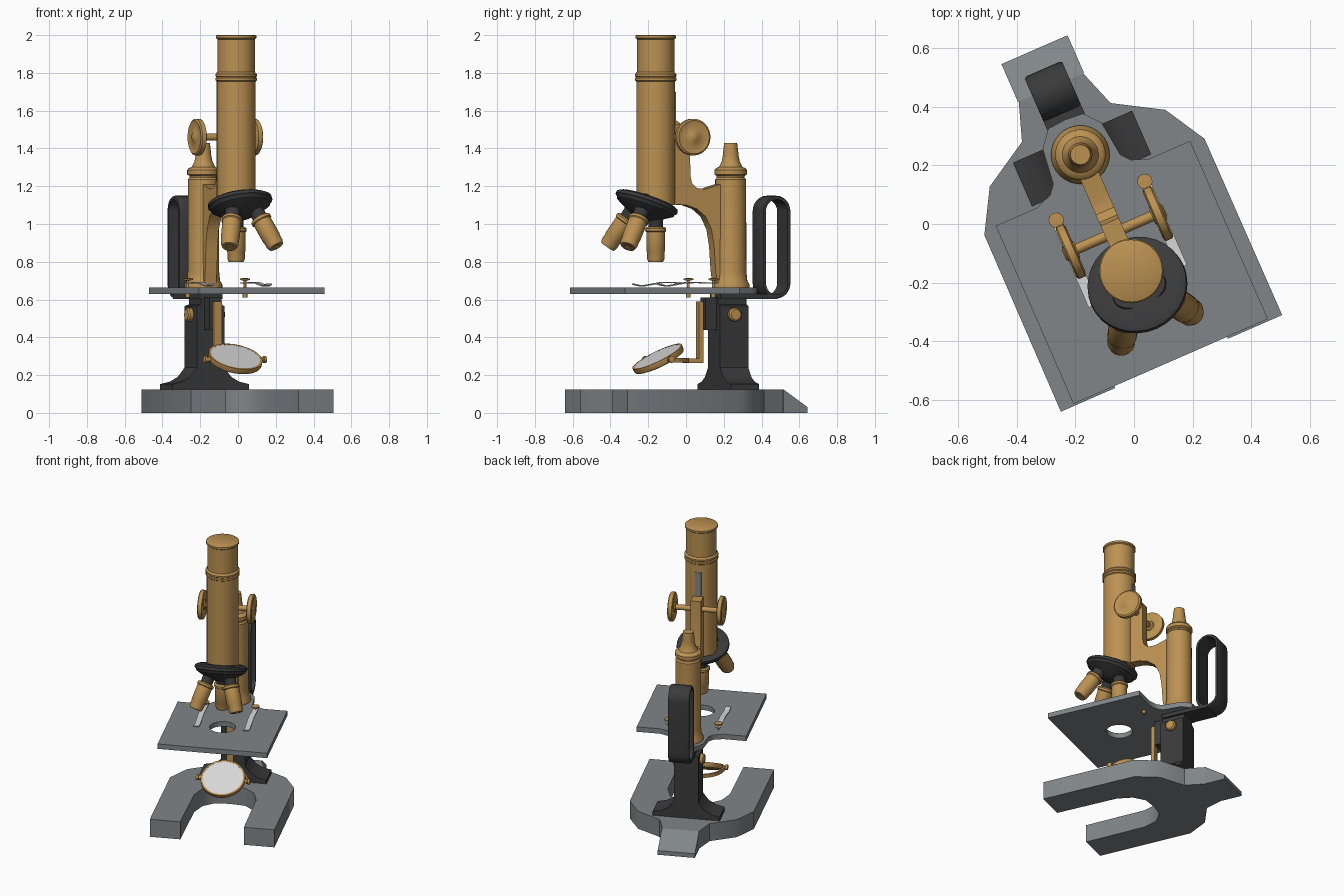
import bpy, bmesh, math
from math import sin, cos, pi, radians
from mathutils import Matrix, Vector

if "Cube" in bpy.data.objects:
    bpy.data.objects.remove(bpy.data.objects["Cube"])

# The whole instrument is turned about z; local x = 0 is its symmetry plane
WORLD = Matrix.Rotation(radians(23.6), 4, 'Z') @ Matrix.Translation((-0.073, 0, 0))


def material(name, r, g, b):
    m = bpy.data.materials.new(name)
    m.diffuse_color = (r, g, b, 1)
    m.use_nodes = True
    m.node_tree.nodes["Principled BSDF"].inputs["Base Color"].default_value = m.diffuse_color
    return m


BRASS = material("brass", 0.50, 0.285, 0.085)
BLACK = material("black_enamel", 0.043, 0.043, 0.045)
GREY = material("grey_iron", 0.215, 0.235, 0.245)
WHITE = material("pale_silver", 0.68, 0.68, 0.68)


def finish(name, bm, mat, angle=35):
    bmesh.ops.remove_doubles(bm, verts=bm.verts, dist=1e-5)
    bmesh.ops.recalc_face_normals(bm, faces=bm.faces)
    bm.transform(WORLD)
    me = bpy.data.meshes.new(name)
    bm.to_mesh(me)
    bm.free()
    me.materials.append(mat)
    me.shade_smooth()
    me.set_sharp_from_angle(angle=radians(angle))
    ob = bpy.data.objects.new(name, me)
    bpy.context.collection.objects.link(ob)
    return ob


def lathe(name, profile, mat, at=(0, 0, 0), axis=(0, 0, 1), seg=32):
    """Revolve (radius, height) points about an axis."""
    bm = bmesh.new()
    rows = [[bm.verts.new((r * cos(2 * pi * i / seg), r * sin(2 * pi * i / seg), z))
             for i in range(seg)] for r, z in profile]
    for a, b in zip(rows, rows[1:]):
        for i in range(seg):
            j = (i + 1) % seg
            bm.faces.new((a[i], a[j], b[j], b[i]))
    bm.transform(Matrix.Translation(at) @ Vector(axis).to_track_quat('Z', 'Y').to_matrix().to_4x4())
    return finish(name, bm, mat)


def prism(name, pts, lo, hi, mat, axis=2, mirror=False):
    """Extrude a 2D outline along an axis; optionally mirror a half outline over x = 0."""
    bm = bmesh.new()

    def put(p, d):
        c = list(p)
        c.insert(axis, d)
        return bm.verts.new(c)
    a, b = [put(p, lo) for p in pts], [put(p, hi) for p in pts]
    bm.faces.new(a)
    bm.faces.new(b)
    for i in range(len(pts)):
        j = (i + 1) % len(pts)
        bm.faces.new((a[i], a[j], b[j], b[i]))
    if mirror:
        seam = [f for f in bm.faces if all(abs(v.co.x) < 1e-6 for v in f.verts)]
        bmesh.ops.delete(bm, geom=seam, context='FACES')
        bmesh.ops.mirror(bm, geom=bm.verts[:] + bm.edges[:] + bm.faces[:], axis='X', merge_dist=1e-5)
    return finish(name, bm, mat)


def box(name, x, y, z, mat):
    return prism(name, [(x[0], y[0]), (x[1], y[0]), (x[1], y[1]), (x[0], y[1])], z[0], z[1], mat)


def band(name, sections, mat, closed):
    """Skin a run of four-point cross-sections."""
    bm = bmesh.new()
    rows = [[bm.verts.new(p) for p in s] for s in sections]
    for a, b in zip(rows, rows[1:] + (rows[:1] if closed else [])):
        for i in range(4):
            j = (i + 1) % 4
            bm.faces.new((a[i], a[j], b[j], b[i]))
    if not closed:
        bm.faces.new(rows[0])
        bm.faces.new(rows[-1])
    return finish(name, bm, mat)


# Horseshoe base and sloping heel
prism("base", [(0, .54), (.12, .54), (.165, .41), (.327, .314), (.41, .17), (.412, -.487),
               (.21, -.487), (.205, -.06), (.17, .04), (.10, .10), (0, .11)],
      0, .125, GREY, mirror=True)
prism("base_heel", [(.54, 0), (.681, 0), (.681, .03), (.54, .125)], -.123, .123, GREY, axis=0)

# Flared foot and column
prism("column", [(0, .12), (.222, .12), (.222, .152), (.165, .165), (.12, .19), (.095, .22),
                 (.08, .24), (.08, .565), (.055, .575), (.055, .605), (0, .605)],
      .194, .357, BLACK, axis=1, mirror=True)
box("hinge_block", (-.035, .035), (.13, .20), (.44, .61), BLACK)
for side in (-1, 1):
    lathe("hinge_screw", [(0, 0), (.036, 0), (.036, .02), (.028, .028), (0, .03)], BRASS,
          (side * .078, .275, .52), (side, 0, 0), 20)

# Stage with round light opening and a rounded lug under the pillar
hole = [(.085 * sin(pi * i / 16), -.143 - .085 * cos(pi * i / 16)) for i in range(17)]
prism("stage", [(0, .42), (.065, .415), (.11, .36), (.125, .235), (.15, .205), (.21, .183),
                (.362, .183), (.362, -.48), (0, -.48)] + hole, .63, .665, GREY, mirror=True)

# Slide clips and their screws
for side in (-1, 1):
    x = side * .165
    prism("slide_clip", [(.14, .684), (-.03, .688), (-.15, .668), (-.20, .678),
                         (-.20, .684), (-.15, .674), (-.03, .694), (.14, .690)],
          x - .018, x + .018, WHITE, axis=0)
    lathe("clip_screw", [(0, .61), (.012, .61), (.012, .63), (.007, .635), (.007, .70),
                         (.026, .704), (.026, .712), (0, .714)], BRASS, (x, .118, 0), seg=16)

# Carrying handle loop and its plate below the stage
path = []
for k in range(26):
    turn = pi * (k % 13) / 12 + (pi if k > 12 else 0)
    path.append((cos(turn), sin(turn), 1.067 if k < 13 else .688))
band("handle", [[(x, .526 + r * c, zc + r * s) for x, r in
                 ((-.07, .078), (-.06, .083), (.06, .083), (.07, .078))]
                for c, s, zc in path], BLACK, True)
band("handle_inside", [[(x, .526 + r * c, zc + r * s) for x, r in
                        ((-.07, .063), (-.07, .078), (.07, .078), (.07, .063))]
                       for c, s, zc in path], BLACK, True)
box("handle_plate", (-.07, .07), (.20, .53), (.604, .63), BLACK)

# Mirror bar, fork and tilted mirror
box("mirror_bar", (-.022, .022), (.098, .122), (.265, .59), BRASS)
box("mirror_arm", (-.02, .02), (.02, .12), (.264, .288), BRASS)
band("mirror_fork", [[(r * cos(pi * i / 20), -.127 + r * sin(pi * i / 20), z)
                      for r, z in ((.15, .266), (.162, .266), (.162, .29), (.15, .29))]
                     for i in range(21)], BRASS, False)
tilt = (0, -sin(radians(28)), cos(radians(28)))
lathe("mirror_rim", [(0, -.022), (.11, -.022), (.14, -.014), (.145, -.005), (.145, .018),
                     (.133, .018), (.133, .012), (0, .012)], BRASS, (0, -.127, .283), tilt, 40)
lathe("mirror_glass", [(0, .012), (.133, .012), (.133, .0175), (0, .0175)], WHITE,
      (0, -.127, .283), tilt, 40)
for side in (-1, 1):
    lathe("mirror_pivot", [(0, -.01), (.012, -.01), (.012, .012), (.018, .016), (.018, .03), (0, .034)],
          BRASS, (side * .148, -.127, .283), (side, 0, 0), 16)

# Pillar with capped fine-focus knob
lathe("pillar", [(0, .664), (.10, .664), (.10, .68), (.088, .70), (.083, .75), (.082, 1.235),
                 (.074, 1.245), (.074, 1.255), (.086, 1.262), (.086, 1.285), (.078, 1.296),
                 (.062, 1.302), (.048, 1.33), (.041, 1.365), (.041, 1.375), (.034, 1.43), (0, 1.43)],
      BRASS, (0, .29, 0))

# Curved arm carrying the tube, with grey rack
prism("arm", [(.27, .67), (.20, .67), (.188, .76), (.18, .88), (.165, .97), (.13, 1.04),
              (.08, 1.08), (.02, 1.10), (-.06, 1.105), (-.06, 1.53), (.04, 1.53), (.042, 1.26),
              (.052, 1.215), (.08, 1.19), (.13, 1.185), (.21, 1.21), (.27, 1.21)],
      -.034, .034, BRASS, axis=0)
box("rack", (-.02, .02), (-.07, -.036), (1.30, 1.70), GREY)

# Coarse-focus shaft and knobs
lathe("focus_shaft", [(0, -.16), (.018, -.16), (.018, .16), (0, .16)], BRASS,
      (0, 0, 1.46), (1, 0, 0), 16)
for side in (-1, 1):
    lathe("focus_knob", [(0, -.02), (.03, -.02), (.035, -.012), (.085, -.016), (.097, -.01),
                         (.097, .014), (.088, .02), (.075, .016), (.03, .02), (.018, .028), (0, .028)],
          BRASS, (side * .16, 0, 1.46), (side, 0, 0))

# Body tube with beaded collars
lathe("body_tube", [(0, 1.10), (.103, 1.10), (.103, 1.755), (.110, 1.76), (.110, 1.772),
                    (.104, 1.777), (.110, 1.782), (.110, 1.793), (.104, 1.80), (.099, 1.805),
                    (.099, 1.978), (.107, 1.984), (.107, 1.997), (.102, 2.0), (0, 2.0)],
      BRASS, (0, -.143, 0))

# Tilted revolving nosepiece
t = radians(20)
down = Vector((0, -sin(t), -cos(t)))
lathe("nosepiece", [(0, -.035), (.15, -.035), (.17, -.025), (.172, -.008), (.162, .0), (.158, .012),
                    (.13, .03), (.08, .055), (.05, .07), (0, .075)],
      BLACK, (0, -.20, 1.10), down)

# Three objectives fanned about the nosepiece axis, the rear one vertical
apex = Vector((0, -.143, 1.257))
for k in range(3):
    aim = Matrix.Rotation(2 * pi * k / 3, 3, down) @ Vector((0, 0, -1))
    lathe("objective_collar", [(0, .15), (.052, .15), (.052, .215), (.04, .235), (.038, .29), (0, .29)],
          BLACK, apex, aim, 24)
    lathe("objective", [(0, .272), (.045, .272), (.056, .280), (.056, .294), (.050, .299),
                        (.050, .40), (.047, .405), (.047, .44), (.040, .457), (.02, .457), (.018, .452), (0, .452)],
          BRASS, apex, aim, 24)
